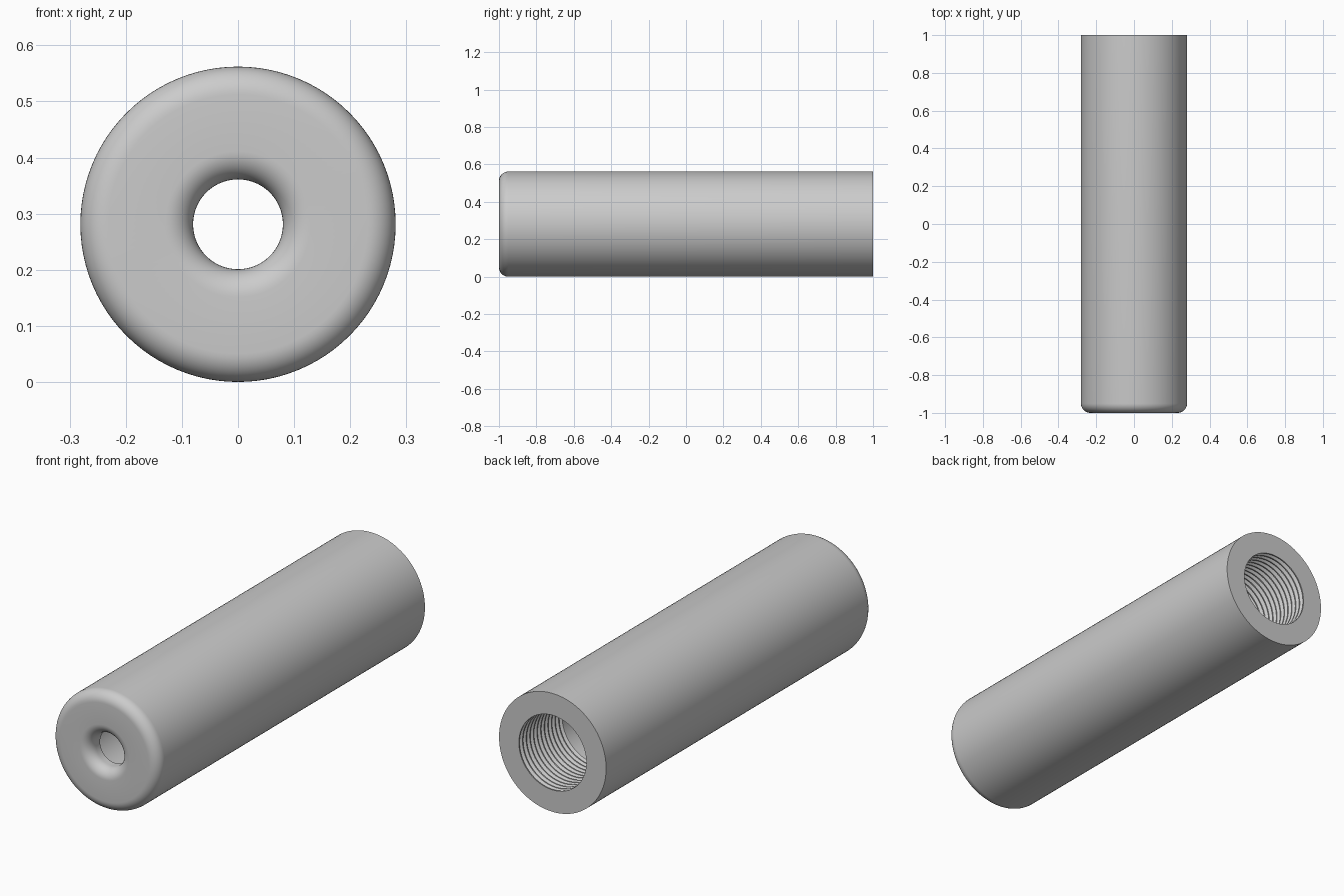
import bpy, bmesh, math
from mathutils import Matrix, Vector

cube = bpy.data.objects.get("Cube")
if cube:
    bpy.data.objects.remove(cube, do_unlink=True)

OUTER = 0.281       # tube radius
BORE = 0.08         # front opening radius
MINOR = 0.177       # thread crest radius
MAJOR = 0.19        # thread root radius
FILLET = 0.05
WALL = 0.08         # front wall thickness
PITCH = 0.027
TURNS = 12
SEGMENTS = 96


def arc(radius, y, start, end, steps=10):
    """Fillet points as (radius, y) pairs; angles in degrees."""
    angles = [math.radians(start + (end - start) * i / steps) for i in range(steps + 1)]
    return [(radius + FILLET * math.cos(a), y + FILLET * math.sin(a)) for a in angles]


# Closed half section: rounded front bore, rounded front rim, flat back
profile = arc(BORE + FILLET, -1 + FILLET, 180, 270)
profile += arc(OUTER - FILLET, -1 + FILLET, 270, 360)
profile += [(OUTER, 1), (MINOR, 1)]

# Thread grooves running inwards from the back
for i in range(TURNS):
    y = 1 - i * PITCH
    profile += [(MINOR, y - 0.2 * PITCH), (MAJOR, y - 0.6 * PITCH), (MINOR, y - PITCH)]

# Smooth chamber and the inside of the front wall
profile += [(MINOR, -1 + WALL), (BORE, -1 + WALL)]

# Revolve the section around the long axis
bm = bmesh.new()
verts = [bm.verts.new((r, y, 0)) for r, y in profile]
edges = [bm.edges.new((verts[i - 1], verts[i])) for i in range(len(verts))]
bmesh.ops.spin(bm, geom=verts + edges, cent=(0, 0, 0), axis=(0, 1, 0),
               angle=math.tau, steps=SEGMENTS, use_merge=True)
bmesh.ops.remove_doubles(bm, verts=bm.verts, dist=0.0001)
bmesh.ops.recalc_face_normals(bm, faces=bm.faces)
bmesh.ops.transform(bm, matrix=Matrix.Translation(Vector((0, 0, OUTER))), verts=bm.verts)
mesh = bpy.data.meshes.new("threaded_tube")
bm.to_mesh(mesh)
bm.free()

tube = bpy.data.objects.new("threaded_tube", mesh)
bpy.context.collection.objects.link(tube)

# Single grey finish
grey = bpy.data.materials.new("light_grey")
grey.use_nodes = True
color = (0.6, 0.6, 0.6, 1)
grey.diffuse_color = color
grey.node_tree.nodes["Principled BSDF"].inputs["Base Color"].default_value = color
mesh.materials.append(grey)

# Smooth curves, crisp rims and thread edges
bpy.ops.object.select_all(action="DESELECT")
tube.select_set(True)
bpy.context.view_layer.objects.active = tube
bpy.ops.object.shade_smooth_by_angle(angle=math.radians(30))
